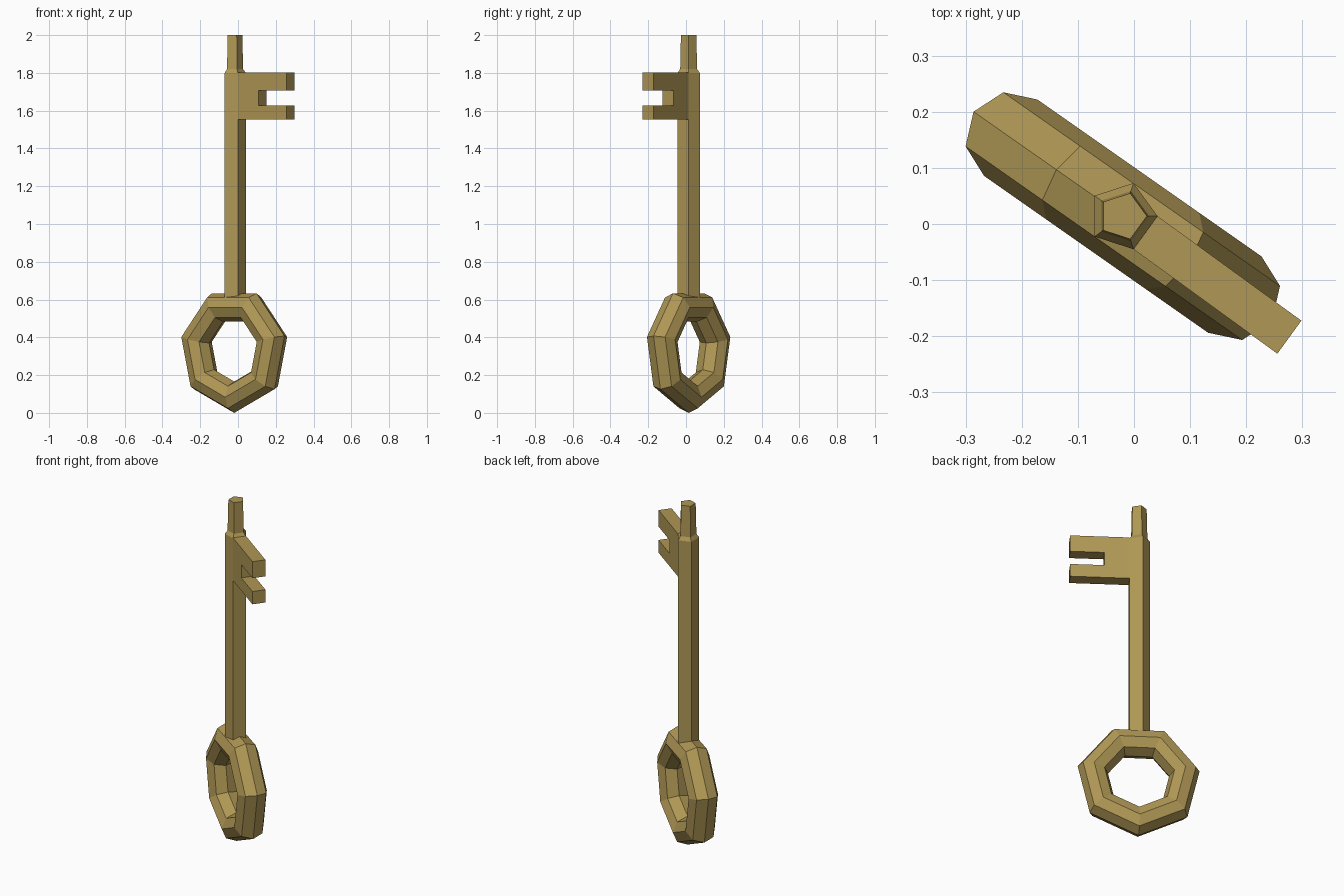
import bpy, bmesh
from math import radians, cos, sin, tau

if "Cube" in bpy.data.objects:
    bpy.data.objects.remove(bpy.data.objects["Cube"])

CX, CY = -0.02, 0.014          # axis of the shaft

brass = bpy.data.materials.new("brass")
brass.diffuse_color = (0.43, 0.31, 0.09, 1)
brass.use_nodes = True
brass.node_tree.nodes["Principled BSDF"].inputs["Base Color"].default_value = brass.diffuse_color


def finish(name, bm):
    bmesh.ops.recalc_face_normals(bm, faces=bm.faces)
    me = bpy.data.meshes.new(name)
    bm.to_mesh(me)
    bm.free()
    ob = bpy.data.objects.new(name, me)
    bpy.context.collection.objects.link(ob)
    ob.location = (CX, CY, 0)
    me.materials.append(brass)
    return ob


# handle ring: seven-sided torus with an octagonal section, corner pointing down
bpy.ops.mesh.primitive_torus_add(
    major_segments=7, minor_segments=8, major_radius=0.25, minor_radius=0.083,
    location=(CX, CY, 0.333), rotation=(0, radians(90), radians(55)))
ring = bpy.context.object
ring.name = "handle_ring"
ring.data.materials.append(brass)
for p in ring.data.polygons:
    p.use_smooth = False

# shaft: five-sided rod with a chamfered shoulder and slimmer tip
bm = bmesh.new()
loops = []
for r, z in [(0.062, 0.55), (0.062, 1.80), (0.047, 1.82), (0.043, 2.0)]:
    loops.append([bm.verts.new((r * cos(i * tau / 5), r * sin(i * tau / 5), z))
                  for i in range(5)])
for a, b in zip(loops, loops[1:]):
    for i in range(5):
        j = (i + 1) % 5
        bm.faces.new((a[i], a[j], b[j], b[i]))
bm.faces.new(loops[0][::-1])
bm.faces.new(loops[-1])
finish("shaft", bm)

# bit: notched profile extruded to the width of one shaft side
half = 0.0364
profile = [(0.05, 1.553), (0.367, 1.553), (0.367, 1.628), (0.185, 1.628),
           (0.185, 1.706), (0.367, 1.706), (0.367, 1.803), (0.05, 1.803)]
bm = bmesh.new()
face = bm.faces.new([bm.verts.new((x, -half, z)) for x, z in profile])
ext = bmesh.ops.extrude_face_region(bm, geom=[face])
bmesh.ops.translate(bm, vec=(0, 2 * half, 0),
                    verts=[v for v in ext["geom"] if isinstance(v, bmesh.types.BMVert)])
bit = finish("bit", bm)
bit.rotation_euler.z = radians(-36)
